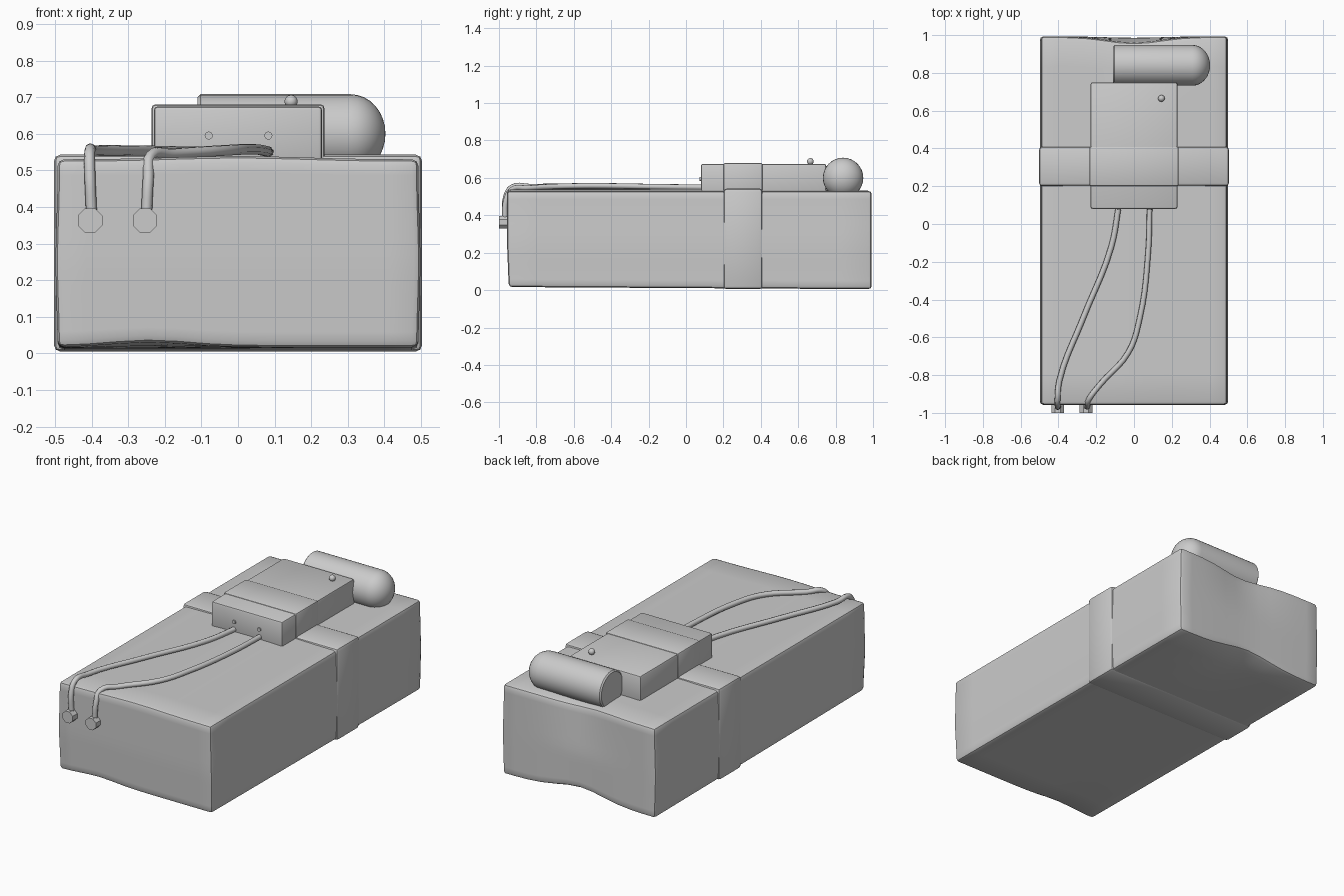
import bpy, bmesh, math
from mathutils import Vector

old = bpy.data.objects.get("Cube")
if old:
    bpy.data.objects.remove(old, do_unlink=True)

grey = bpy.data.materials.new("plain grey")
grey.use_nodes = True
COLOUR = (0.6, 0.6, 0.6, 1)
grey.diffuse_color = COLOUR
grey.node_tree.nodes["Principled BSDF"].inputs["Base Color"].default_value = COLOUR


def finish(obj, name, bevel=0, segments=2, angle=35):
    """Name, colour, bevel and smooth a part."""
    obj.name = obj.data.name = name
    obj.data.materials.clear()
    obj.data.materials.append(grey)
    bpy.ops.object.select_all(action="DESELECT")
    obj.select_set(True)
    bpy.context.view_layer.objects.active = obj
    if bevel:
        mod = obj.modifiers.new("Bevel", "BEVEL")
        mod.width, mod.segments = bevel, segments
        mod.limit_method, mod.angle_limit = "ANGLE", math.radians(50)
        bpy.ops.object.modifier_apply(modifier="Bevel")
    bpy.ops.object.shade_smooth_by_angle(angle=math.radians(angle))
    return obj


def box(name, low, high, bevel):
    low, high = Vector(low), Vector(high)
    bpy.ops.mesh.primitive_cube_add(size=1, location=(low + high) / 2)
    obj = bpy.context.object
    obj.scale = high - low
    bpy.ops.object.transform_apply(location=True, rotation=False, scale=True)
    return finish(obj, name, bevel)


def cylinder(name, radius, depth, centre, axis, sides):
    bpy.ops.mesh.primitive_cylinder_add(vertices=sides, radius=radius, depth=depth)
    obj = bpy.context.object
    obj.rotation_euler = Vector(axis).to_track_quat("Z", "Y").to_euler()
    if sides == 8:
        obj.rotation_euler.rotate_axis("Z", math.pi / 8)
    obj.location = centre
    return finish(obj, name)


# Wrapped package: a slightly crumpled block
def bump(x, centre, width):
    return math.exp(-((x - centre) / width) ** 2)


def crumple(p):
    front = max(0, -p.y) ** 6
    back = max(0, p.y) ** 6
    low = max(0, 1 - p.z / 0.25)
    high = max(0, p.z / 0.25 - 1)
    p.z += low * (0.02 * front * bump(p.x, -0.24, 0.15) + 0.05 * back * bump(p.x, 0, 0.2))
    p.z += low * 0.012 * (1 - p.y) / 2
    p.z -= high * 0.02 * back * bump(p.x, 0.05, 0.18)
    p.z += high * 0.008 * bump(p.x, 0, 0.25)
    p.y -= 0.025 * back * bump(p.x, 0, 0.2) * (high + 0.3)
    p.y += 0.012 * front * low
    p.x += math.copysign(0.006, p.x) * bump(p.z, 0.25, 0.15) * abs(p.x) * 2


bpy.ops.mesh.primitive_cube_add(size=1)
package = bpy.context.object
bm = bmesh.new()
bm.from_mesh(package.data)
bmesh.ops.subdivide_edges(bm, edges=bm.edges[:], cuts=11, use_grid_fill=True)
for v in bm.verts:
    v.co = Vector((v.co.x * 0.985, v.co.y * 1.95 + 0.018, (v.co.z + 0.5) * 0.525 + 0.005))
    crumple(v.co)
bm.to_mesh(package.data)
bm.free()
finish(package, "package", 0.018)

# Tape around the package and over the control box
TAPE = (0.2, 0.41)
box("package_tape", (-0.503, TAPE[0], 0.005), (0.503, TAPE[1], 0.543), 0.018)
box("control_box_tape", (-0.236, TAPE[0], 0.5), (0.236, TAPE[1], 0.68), 0.01)

# Control box with a knob and two front sockets
box("control_box", (-0.23, 0.08, 0.5), (0.23, 0.75, 0.675), 0.011)
cylinder("knob_stem", 0.011, 0.03, (0.145, 0.665, 0.68), (0, 0, 1), 12)
bpy.ops.mesh.primitive_uv_sphere_add(segments=12, ring_count=8, radius=0.018,
                                     location=(0.145, 0.665, 0.688))
finish(bpy.context.object, "knob")
for side, x in (("right", -0.08), ("left", 0.083)):
    cylinder(side + "_socket", 0.011, 0.012, (x, 0.079, 0.595), (0, -1, 0), 12)

# Canister: a lathed profile, flat at one end and domed at the other
profile = [(-0.11, 0), (-0.11, 0.1), (-0.103, 0.108)]
for i in range(9):
    a = math.pi / 2 * i / 8
    profile.append((0.308 + 0.095 * math.sin(a), 0.108 * math.cos(a)))
bm = bmesh.new()
verts = [bm.verts.new((x, 0, r)) for x, r in profile]
edges = [bm.edges.new(pair) for pair in zip(verts, verts[1:])]
bmesh.ops.spin(bm, geom=verts + edges, cent=(0, 0, 0), axis=(1, 0, 0),
               angle=math.tau, steps=32)
bmesh.ops.remove_doubles(bm, verts=bm.verts[:], dist=0.0005)
bmesh.ops.recalc_face_normals(bm, faces=bm.faces[:])
mesh = bpy.data.meshes.new("canister")
bm.to_mesh(mesh)
bm.free()
canister = bpy.data.objects.new("canister", mesh)
canister.location = (0, 0.84, 0.6)
bpy.context.collection.objects.link(canister)
finish(canister, "canister")

# Wires running from the control box over the front edge into plugs
PATHS = {
    "right": [(-0.40, -0.968, 0.38), (-0.405, -0.962, 0.5), (-0.405, -0.93, 0.55),
              (-0.395, -0.83, 0.553), (-0.27, -0.5, 0.553), (-0.12, -0.12, 0.55),
              (-0.08, 0.1, 0.55)],
    "left": [(-0.25, -0.968, 0.38), (-0.245, -0.962, 0.48), (-0.24, -0.93, 0.538),
             (-0.18, -0.85, 0.545), (-0.03, -0.68, 0.555), (0.03, -0.5, 0.558),
             (0.075, -0.15, 0.553), (0.083, 0.1, 0.55)],
}
for side, points in PATHS.items():
    curve = bpy.data.curves.new(side + "_wire", "CURVE")
    curve.dimensions = "3D"
    curve.bevel_depth, curve.bevel_resolution = 0.015, 2
    curve.resolution_u = 5
    curve.use_fill_caps = True
    spline = curve.splines.new("BEZIER")
    spline.bezier_points.add(len(points) - 1)
    for knot, p in zip(spline.bezier_points, points):
        knot.co = p
        knot.handle_left_type = knot.handle_right_type = "AUTO"
    curve.materials.append(grey)
    bpy.context.collection.objects.link(bpy.data.objects.new(side + "_wire", curve))
    cylinder(side + "_plug", 0.036, 0.06, (points[0][0] - 0.004, -0.97, 0.363), (0, -1, 0), 8)
